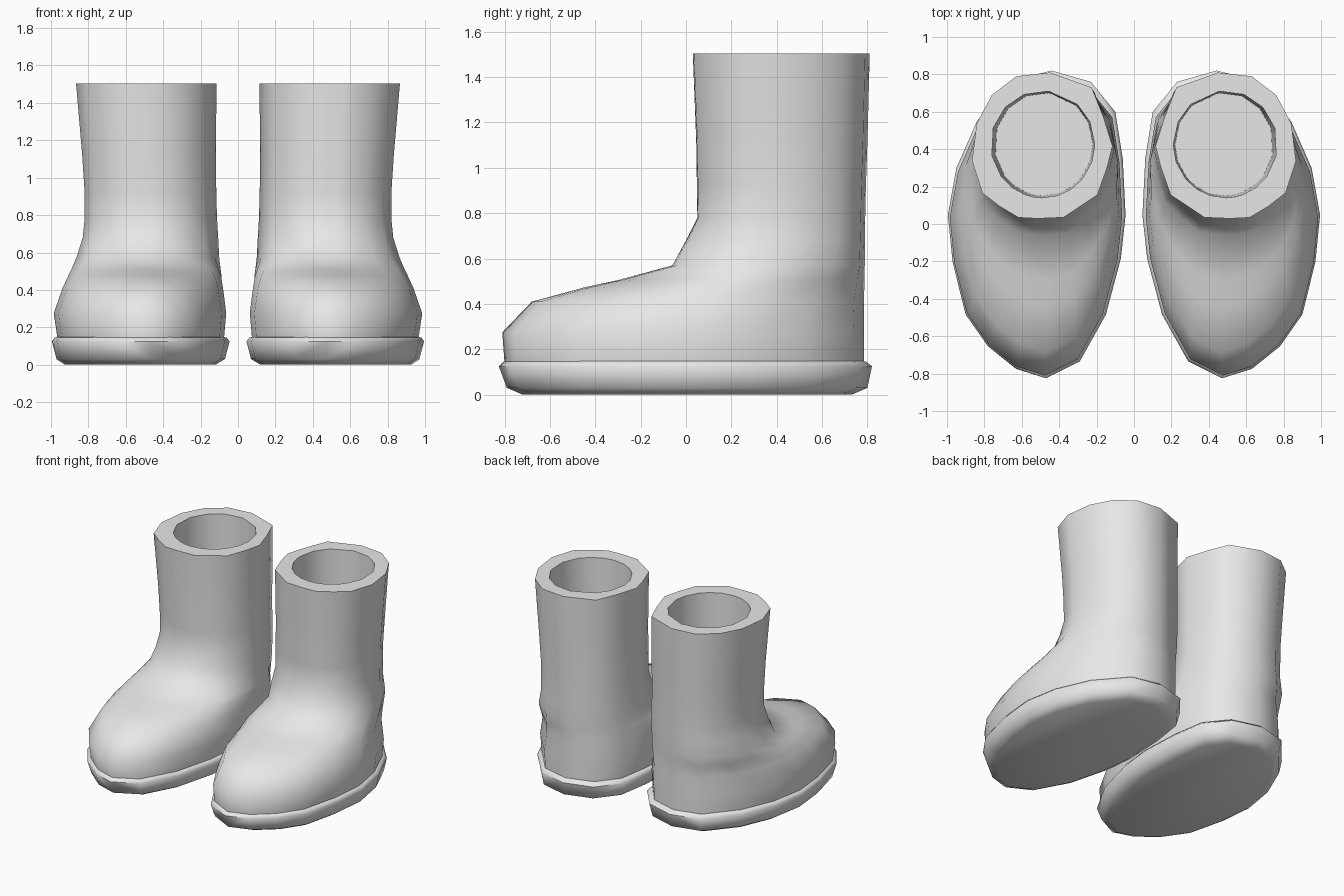
import bpy, bmesh, math

if "Cube" in bpy.data.objects:
    bpy.data.objects.remove(bpy.data.objects["Cube"])

grey = bpy.data.materials.new("boot grey")
grey.diffuse_color = (0.8, 0.8, 0.8, 1)
grey.use_nodes = True
grey.node_tree.nodes["Principled BSDF"].inputs["Base Color"].default_value = grey.diffuse_color

# Plan outlines of one boot, from the toe round the outer side and heel
FOOT = [(.47, -.82), (.63, -.77), (.78, -.65), (.9, -.48), (.97, -.2), (.995, .05),
        (.95, .3), (.84, .55), (.65, .77), (.44, .82), (.23, .76), (.1, .6),
        (.06, .35), (.045, .05), (.07, -.18), (.15, -.48), (.29, -.73)]
SHAFT = [(.5, .035), (.56, .036), (.62, .04), (.72, .1), (.81, .17), (.865, .34),
         (.84, .54), (.76, .69), (.63, .79), (.45, .81), (.23, .73), (.17, .58),
         (.12, .42), (.15, .3), (.2, .16), (.29, .1), (.38, .04)]


def unit(points):
    """Scale an outline into the -1..1 square."""
    xs, ys = zip(*points)
    fit = lambda v, a: (2 * v - min(a) - max(a)) / (max(a) - min(a))
    return [(fit(x, xs), fit(y, ys)) for x, y in points]


FOOT, SHAFT = unit(FOOT), unit(SHAFT)
ROUND = [(x / math.hypot(x, y), y / math.hypot(x, y)) for x, y in SHAFT]


def ring(z, x0, x1, y0, y1, blend, target=SHAFT):
    """Outline blended from foot (0) to target (1), fitted to the given extents."""
    pts = unit([(a[0] + (b[0] - a[0]) * blend, a[1] + (b[1] - a[1]) * blend)
                for a, b in zip(FOOT, target)])
    return [((x0 + x1) / 2 + u * (x1 - x0) / 2,
             (y0 + y1) / 2 + v * (y1 - y0) / 2, z) for u, v in pts]


def loft(name, rings, cap_first=False, cap_last=False):
    bm = bmesh.new()
    loops = [[bm.verts.new(p) for p in r] for r in rings]
    n = len(loops[0])
    for a, b in zip(loops, loops[1:]):
        for i in range(n):
            j = (i + 1) % n
            bm.faces.new((a[i], a[j], b[j], b[i]))
    if cap_first:
        bm.faces.new(loops[0][::-1])
    if cap_last:
        bm.faces.new(loops[-1])
    mesh = bpy.data.meshes.new(name)
    bm.to_mesh(mesh)
    bm.free()
    mesh.materials.append(grey)
    obj = bpy.data.objects.new(name, mesh)
    bpy.context.collection.objects.link(obj)
    bpy.ops.object.select_all(action='DESELECT')
    obj.select_set(True)
    bpy.context.view_layer.objects.active = obj
    bpy.ops.object.shade_smooth_by_angle(angle=math.radians(60))
    # second boot of the pair
    obj.modifiers.new("pair", 'MIRROR').use_mirror_merge = False
    return obj


# Sole with a rounded bottom edge and a projecting lip
loft("sole", [
    ring(0.00, .12, .925, -.72, .73, 0),
    ring(0.03, .07, .97, -.79, .80, 0),
    ring(0.125, .045, .995, -.825, .82, 0),
    ring(0.145, .06, .98, -.805, .795, 0),
    ring(0.15, .085, .955, -.79, .775, 0),
], cap_first=True)

# Foot, shaft, thick rim and hollow inside
loft("boot_upper", [
    ring(0.14, .075, .965, -.80, .785, 0),
    ring(0.275, .063, .985, -.81, .785, 0),
    ring(0.41, .08, .938, -.68, .785, .1),
    ring(0.475, .088, .908, -.44, .786, .35),
    ring(0.505, .092, .893, -.30, .787, .5),
    ring(0.57, .10, .865, -.06, .788, .8),
    ring(0.68, .106, .83, .00, .789, .95),
    ring(0.78, .112, .82, .05, .79, 1),
    ring(0.92, .116, .82, .048, .793, 1),
    ring(1.12, .118, .833, .045, .80, 1),
    ring(1.505, .115, .866, .03, .81, 1),
    ring(1.505, .21, .76, .14, .71, 1, ROUND),
    ring(0.70, .22, .74, .15, .70, 1, ROUND),
], cap_last=True)
